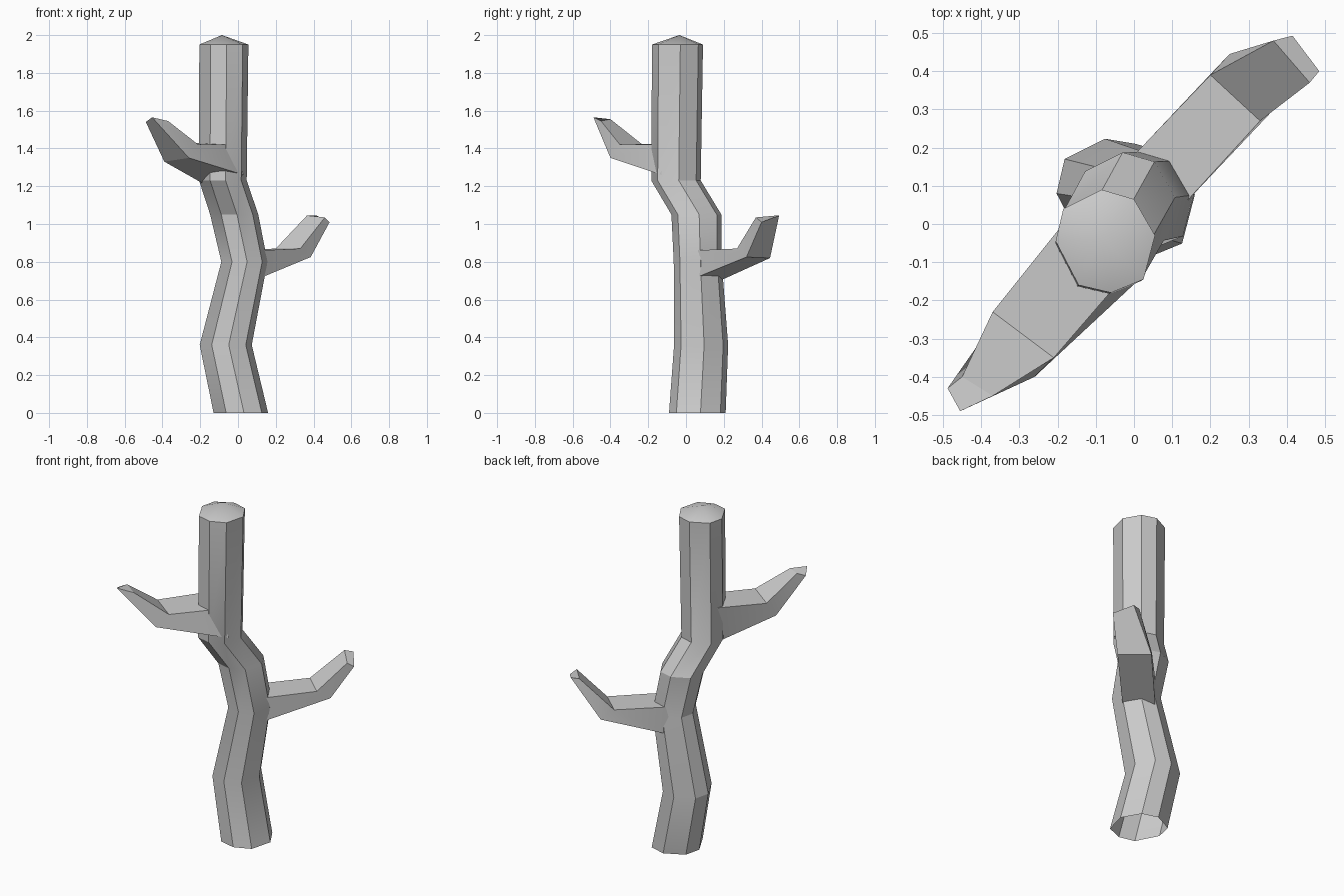
import bpy, bmesh

if "Cube" in bpy.data.objects:
    bpy.data.objects.remove(bpy.data.objects["Cube"])


def loft(name, rings, cap_end=True, apex=None):
    """Skin a tube through matching rings, closing the end flat or to a point."""
    bm = bmesh.new()
    loops = [[bm.verts.new(p) for p in ring] for ring in rings]
    n = len(loops[0])
    for a, b in zip(loops, loops[1:]):
        for i in range(n):
            j = (i + 1) % n
            bm.faces.new((a[i], a[j], b[j], b[i]))
    end = loops[-1]
    if apex:
        tip = bm.verts.new(apex)
        for i in range(n):
            bm.faces.new((end[i], end[(i + 1) % n], tip))
    elif cap_end:
        bm.faces.new(end)
    bmesh.ops.recalc_face_normals(bm, faces=bm.faces)
    mesh = bpy.data.meshes.new(name)
    bm.to_mesh(mesh)
    bm.free()
    ob = bpy.data.objects.new(name, mesh)
    bpy.context.collection.objects.link(ob)
    bpy.ops.object.select_all(action='DESELECT')
    ob.select_set(True)
    bpy.context.view_layer.objects.active = ob
    bpy.ops.object.shade_smooth_by_angle(angle=0.45)
    return ob


# Trunk: uneven octagon swept along a crooked path, open at the bottom
section = [(.13, .015), (.075, .11), (-.01, .135), (-.11, .085),
           (-.13, 0), (-.07, -.115), (.015, -.135), (.10, -.10)]
path = [(.015, .06, 0, 1.11), (-.065, .08, .36, 1.06), (.034, .062, .80, .94),
        (-.02, .055, 1.05, .98), (-.08, -.053, 1.23, .97), (-.075, -.045, 1.95, 1)]
loft("trunk", [[(cx + s * x, cy + s * y, z) for x, y in section]
               for cx, cy, z, s in path], apex=(-.085, -.035, 2.0))

# Branches: four-sided, bent upward; corners run top-left, top-right, bottom-right, bottom-left
loft("front_left_branch", [
    [(-.17, .02, 1.43), (-.02, -.13, 1.42), (.03, -.13, 1.26), (-.16, -.03, 1.20)],
    [(-.37, -.23, 1.42), (-.21, -.35, 1.42), (-.26, -.40, 1.35), (-.39, -.29, 1.33)],
    [(-.45, -.40, 1.555), (-.37, -.45, 1.545), (-.455, -.49, 1.565), (-.488, -.43, 1.54)],
])
loft("back_right_branch", [
    [(-.01, .17, .86), (.12, .04, .86), (.12, .05, .715), (0, .18, .70)],
    [(.20, .39, .87), (.33, .27, .87), (.385, .32, .825), (.25, .445, .82)],
    [(.365, .48, 1.045), (.46, .37, 1.035), (.485, .40, 1.01), (.415, .493, 1.045)],
])
